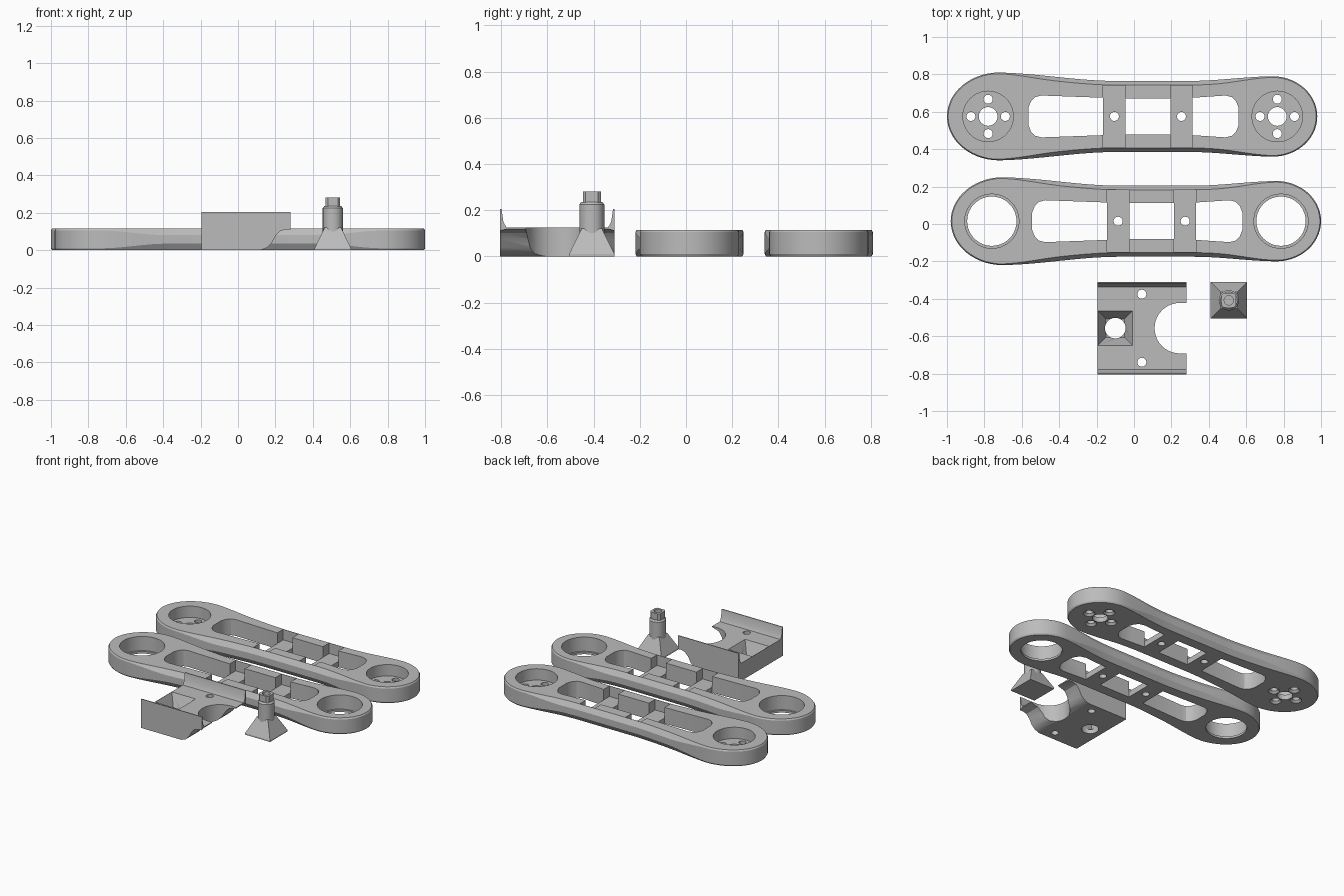
import bpy, bmesh
from math import sin, cos, pi, radians
from mathutils import Vector

if "Cube" in bpy.data.objects:
    bpy.data.objects.remove(bpy.data.objects["Cube"], do_unlink=True)

GREY = bpy.data.materials.new("plain grey")
GREY.use_nodes = True
GREY.diffuse_color = (0.5, 0.5, 0.5, 1)
GREY.node_tree.nodes["Principled BSDF"].inputs["Base Color"].default_value = (0.5, 0.5, 0.5, 1)


def loft(name, rings):
    """Closed solid through rings that have equal point counts."""
    bm = bmesh.new()
    rows = [[bm.verts.new(p) for p in ring] for ring in rings]
    n = len(rows[0])
    for a, b in zip(rows, rows[1:]):
        for i in range(n):
            j = (i + 1) % n
            bm.faces.new((a[i], a[j], b[j], b[i]))
    bm.faces.new(rows[0][::-1])
    bm.faces.new(rows[-1])
    bmesh.ops.recalc_face_normals(bm, faces=bm.faces)
    mesh = bpy.data.meshes.new(name)
    bm.to_mesh(mesh)
    bm.free()
    mesh.materials.append(GREY)
    ob = bpy.data.objects.new(name, mesh)
    bpy.context.collection.objects.link(ob)
    return ob


def circle(x, y, z, r, n=40):
    return [(x + r * cos(2 * pi * i / n), y + r * sin(2 * pi * i / n), z) for i in range(n)]


def square(x, y, z, h, k=0.0):
    """Square ring of half size h, with corners cut by k."""
    pts = []
    for sx, sy in ((1, 1), (-1, 1), (-1, -1), (1, -1)):
        pair = [(x + sx * h, y + sy * (h - k), z), (x + sx * (h - k), y + sy * h, z)]
        pair = pair if sx * sy > 0 else pair[::-1]
        pts += pair if k else pair[:1]
    return pts


def tube(x, y, r, z0=-0.1, z1=0.3, r2=None):
    return loft("cutter", [circle(x, y, z0, r), circle(x, y, z1, r2 or r)])


def prism(pts, z0=-0.1, z1=0.3):
    return loft("cutter", [[(x, y, z) for x, y in pts] for z in (z0, z1)])


def box(x0, x1, y0, y1, z0=-0.1, z1=0.3):
    return prism([(x0, y0), (x1, y0), (x1, y1), (x0, y1)], z0, z1)


def apply_boolean(ob, other, op="DIFFERENCE"):
    mod = ob.modifiers.new("shape", "BOOLEAN")
    mod.operation, mod.object, mod.solver = op, other, "EXACT"
    bpy.context.view_layer.objects.active = ob
    bpy.ops.object.modifier_apply(modifier=mod.name)
    bpy.data.objects.remove(other, do_unlink=True)


def finish(ob):
    bpy.ops.object.select_all(action="DESELECT")
    ob.select_set(True)
    bpy.context.view_layer.objects.active = ob
    bpy.ops.object.shade_smooth_by_angle(angle=radians(25))


def ease(a, b, x):
    t = min(1, max(0, (x - a) / (b - a)))
    return t * t * (3 - 2 * t)


# Arm outline: rounded ends joined by a narrow waist
THICK, WAIST, LEFT, RIGHT = 0.115, 0.19, 0.235, 0.215


def half_width(x):
    return WAIST + (LEFT - WAIST) * (1 - ease(-0.75, -0.1, x)) + (RIGHT - WAIST) * ease(0.3, 0.76, x)


def outline():
    upper = [(0.74 + 0.24 * cos(a), RIGHT * sin(a)) for a in [pi / 2 * i / 14 for i in range(14)]]
    upper += [(x, half_width(x)) for x in [0.74 - 1.46 * i / 36 for i in range(37)]]
    upper += [(-0.72 - 0.28 * sin(a), LEFT * cos(a)) for a in [pi / 2 * i / 14 for i in range(1, 15)]]
    return [Vector(p) for p in upper] + [Vector((x, -y)) for x, y in upper[-2:0:-1]]


def arm(name, ox, oy):
    pts = outline()
    n = len(pts)
    rings = [[], [], [], []]
    for i, p in enumerate(pts):
        t = (pts[(i + 1) % n] - pts[i - 1]).normalized()
        inward = Vector((-t.y, t.x))
        # Chamfer grows from the ends towards the waist
        g = ease(-0.75, -0.4, p.x) * (1 - ease(0.42, 0.75, p.x))
        q = p + inward * (0.006 + 0.016 * g)
        h = 0.01 + 0.025 * g
        for ring, v, z in zip(rings, (q, p, p, q), (0, h, THICK - h, THICK)):
            ring.append((v.x + ox, v.y + oy, z))
    ob = loft(name, rings)
    # Rounded windows and the middle opening
    for end, tip, bar in ((-1, -0.565, -0.165), (1, 0.56, 0.312)):
        side = [(bar, 0.1), (tip - end * 0.07, 0.112), (tip - end * 0.035, 0.103),
                (tip - end * 0.014, 0.08), (tip, 0.045)]
        ring = side + [(x, -y) for x, y in side[::-1]]
        apply_boolean(ob, prism([(x + ox, y + oy) for x, y in ring]))
    apply_boolean(ob, box(ox - 0.045, ox + 0.195, oy - 0.096, oy + 0.096))
    # Recessed cross bars with screw holes
    for a, b in ((-0.165, -0.045), (0.195, 0.312)):
        apply_boolean(ob, box(ox + a, ox + b, oy - 0.166, oy + 0.166, 0.04))
        apply_boolean(ob, tube(ox + (a + b) / 2, oy, 0.024))
    return ob


ENDS = (-0.78, 0.766)

# Rear arm: pockets with a drilled floor
rear_arm = arm("rear_arm", 0, 0.575)
for cx in ENDS:
    apply_boolean(rear_arm, tube(cx, 0.575, 0.135, 0.035))
    apply_boolean(rear_arm, tube(cx, 0.575, 0.05))
    for k in range(4):
        hx, hy = cx + 0.092 * cos(k * pi / 2), 0.575 + 0.092 * sin(k * pi / 2)
        apply_boolean(rear_arm, tube(hx, hy, 0.024))
        apply_boolean(rear_arm, tube(hx, hy, 0.039, -0.002, 0.014, 0.024))
finish(rear_arm)

# Front arm: open rings with a small lip at the bottom
front_arm = arm("front_arm", 0.02, 0.015)
for cx in ENDS:
    apply_boolean(front_arm, tube(cx + 0.02, 0.015, 0.145, 0.015))
    apply_boolean(front_arm, tube(cx + 0.02, 0.015, 0.132))
finish(front_arm)

# Bracket: thick block with a curved underside
Y0, Y1, MID = -0.805, -0.31, -0.557
block = [(-0.195, 0), (0.12, 0), (0.155, 0.013), (0.18, 0.038), (0.2, 0.075),
         (0.225, 0.102), (0.28, 0.118), (0.28, 0.125), (-0.195, 0.125)]
bracket = loft("bracket", [[(x, y, z) for x, z in block] for y in (Y0, Y1)])
# Tapered side walls
for edge, s in ((Y0, 1), (Y1, -1)):
    section = [(edge, 0.11), (edge, 0.205), (edge + s * 0.006, 0.205),
               (edge + s * 0.014, 0.15), (edge + s * 0.028, 0.124), (edge + s * 0.028, 0.119)]
    wall = loft("wall", [[(x, y, z) for y, z in section] for x in (-0.195, 0.28)])
    apply_boolean(bracket, wall, "UNION")
    apply_boolean(bracket, tube(0.042, MID + s * 0.182, 0.024))
# Round notch in the open side
apply_boolean(bracket, tube(0.245, MID, 0.135))
apply_boolean(bracket, box(0.245, 0.4, MID - 0.135, MID + 0.135))
# Square funnel with a round hole
apply_boolean(bracket, loft("cutter", [square(-0.1, MID, 0.03, 0.05), square(-0.1, MID, 0.127, 0.094)]))
apply_boolean(bracket, tube(-0.1, MID, 0.055))
finish(bracket)

# Plug: pyramid foot, round stem and a small square tip with a hole
px, py = 0.507, -0.408
plug = loft("plug", [square(px, py, z, h) for z, h in ((0, 0.098), (0.01, 0.098), (0.12, 0.044))])
stem = loft("stem", [circle(px, py, z, r) for z, r in ((0.06, 0.054), (0.225, 0.054), (0.236, 0.045))])
apply_boolean(plug, stem, "UNION")
tip = loft("tip", [square(px, py, z, 0.039, 0.012) for z in (0.2, 0.281)])
apply_boolean(plug, tip, "UNION")
apply_boolean(plug, tube(px, py, 0.025, 0.24))
finish(plug)
